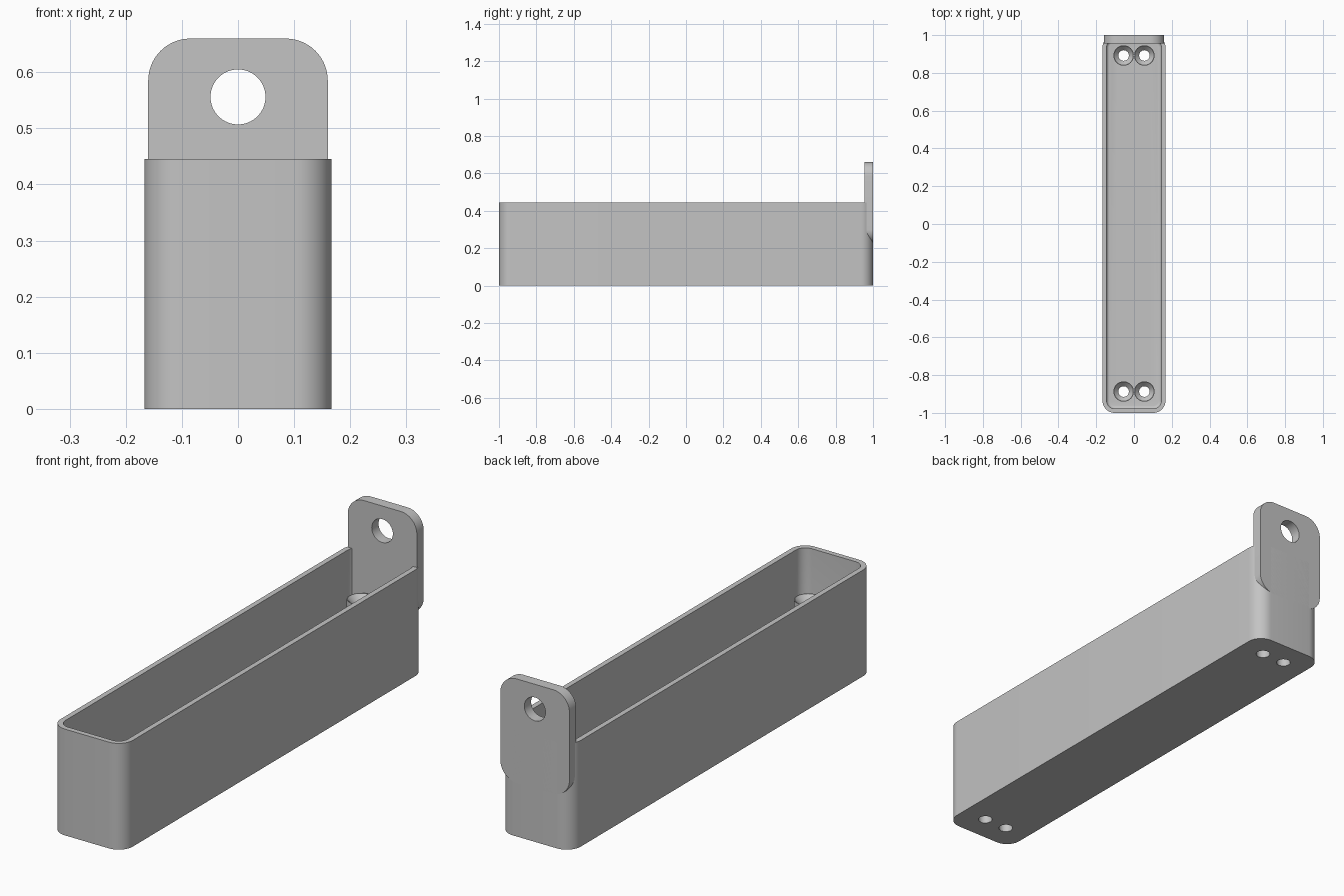
import bpy, bmesh, math

if "Cube" in bpy.data.objects:
    bpy.data.objects.remove(bpy.data.objects["Cube"], do_unlink=True)

GREY = (0.55, 0.55, 0.55, 1)
mat = bpy.data.materials.new("plain grey")
mat.use_nodes = True
mat.diffuse_color = GREY
mat.node_tree.nodes["Principled BSDF"].inputs["Base Color"].default_value = GREY


def rounded_rect(hx, hy, r, steps=10):
    """Outline of a rounded rectangle, counter-clockwise."""
    pts = []
    for i, (sx, sy) in enumerate([(1, 1), (-1, 1), (-1, -1), (1, -1)]):
        for k in range(steps + 1):
            a = math.pi / 2 * (i + k / steps)
            pts.append((sx * (hx - r) + r * math.cos(a),
                        sy * (hy - r) + r * math.sin(a)))
    return pts


def circle(r, n=40):
    return [(r * math.cos(math.tau * i / n), r * math.sin(math.tau * i / n))
            for i in range(n)]


def loft(name, sections, closed=False):
    """Skin a stack of (outline, height); cap the ends or close into a ring."""
    bm = bmesh.new()
    rings = [[bm.verts.new((x, y, z)) for x, y in pts] for pts, z in sections]
    pairs = list(zip(rings, rings[1:]))
    if closed:
        pairs.append((rings[-1], rings[0]))
    else:
        bm.faces.new(rings[0])
        bm.faces.new(rings[-1])
    for a, b in pairs:
        for i in range(len(a)):
            j = (i + 1) % len(a)
            bm.faces.new((a[i], a[j], b[j], b[i]))
    bmesh.ops.recalc_face_normals(bm, faces=bm.faces)
    mesh = bpy.data.meshes.new(name)
    bm.to_mesh(mesh)
    bm.free()
    mesh.materials.append(mat)
    ob = bpy.data.objects.new(name, mesh)
    bpy.context.collection.objects.link(ob)
    return ob


def cut(target, cutter):
    """Subtract the cutter, apply, and remove it."""
    cutter.hide_render = True
    mod = target.modifiers.new("cut", "BOOLEAN")
    mod.operation, mod.solver, mod.object = "DIFFERENCE", "EXACT", cutter
    bpy.context.view_layer.objects.active = target
    bpy.ops.object.modifier_apply(modifier=mod.name)
    bpy.data.objects.remove(cutter, do_unlink=True)


def smooth(ob):
    bpy.ops.object.select_all(action="DESELECT")
    ob.select_set(True)
    bpy.context.view_layer.objects.active = ob
    bpy.ops.object.shade_smooth_by_angle(angle=math.radians(30))


# Open tray with rounded corners and a small fillet around the floor
HX, HY, TOP, R = 0.167, 1.0, 0.445, 0.065
WALL, FLOOR, FILLET = 0.022, 0.025, 0.016
outer = rounded_rect(HX, HY, R)
sections = [(outer, 0), (outer, TOP)]


def inset(d):
    return rounded_rect(HX - d, HY - d, R - d)


sections.append((inset(WALL), TOP))
for k in range(6):
    a = math.pi / 2 * k / 5
    sections.append((inset(WALL + FILLET * (1 - math.cos(a))),
                     FLOOR + FILLET * (1 - math.sin(a))))
tray = loft("tray", sections)

# Hollow posts with funnel tops, a pair at each end
BORE, POST, POST_TOP = 0.028, 0.054, 0.28
for end, y in (("front", -0.887), ("back", 0.892)):
    for side, x in (("right", -0.055), ("left", 0.055)):
        hole = loft("hole_cutter", [(circle(BORE + 0.001), -0.1),
                                    (circle(BORE + 0.001), 0.1)])
        hole.location = (x, y, 0)
        bpy.context.view_layer.update()
        cut(tray, hole)
        post = loft(f"{end}_{side}_post", [
            (circle(POST), 0.001), (circle(POST), POST_TOP),
            (circle(POST - 0.003), POST_TOP),
            (circle(BORE), POST_TOP - 0.025), (circle(BORE), 0.001)], closed=True)
        # the wide foot stays inside the floor thickness
        for v in post.data.vertices:
            if v.co.z < 0.01 and v.co.xy.length > BORE + 0.01:
                v.co.z = 0.012
            elif v.co.z < 0.01:
                v.co.z = 0
        post.location = (x, y, 0)
        smooth(post)
smooth(tray)

# Upright hanging tab on the back wall
TAB_TOP, TAB_BOTTOM, TAB_THICK = 0.66, 0.225, 0.045
half = (TAB_TOP - TAB_BOTTOM) / 2
outline = rounded_rect(0.16, half, 0.075, 14)
tab = loft("hanging_tab", [(outline, 0), (outline, TAB_THICK)])
eye = loft("eye_cutter", [(circle(0.049, 64), -0.1), (circle(0.049, 64), 0.1)])
eye.location.y = 0.556 - (TAB_TOP + TAB_BOTTOM) / 2
bpy.context.view_layer.update()
cut(tab, eye)
tab.rotation_euler.x = math.pi / 2
tab.location = (0, HY, (TAB_TOP + TAB_BOTTOM) / 2)
smooth(tab)
